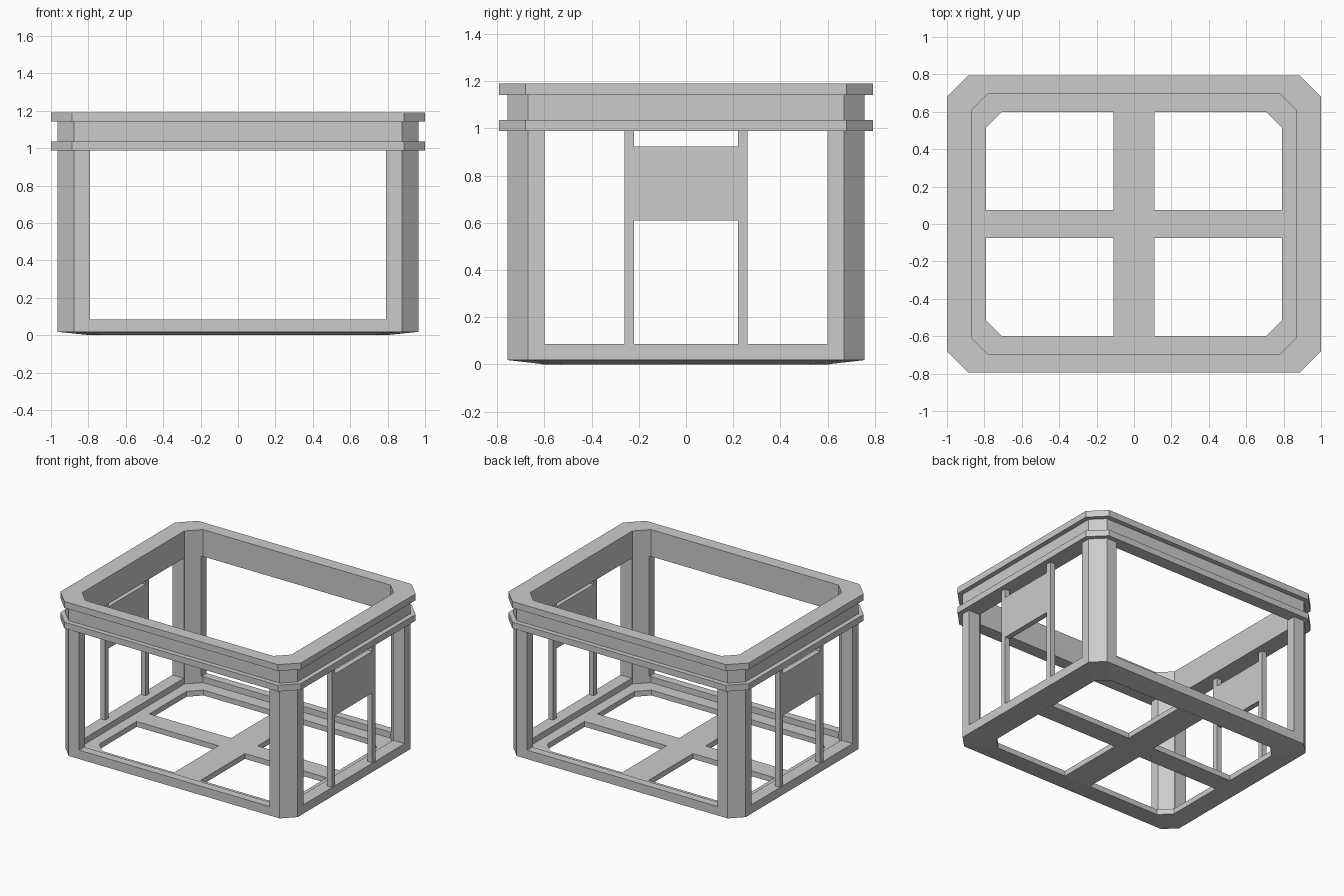
import bpy, bmesh

if "Cube" in bpy.data.objects:
    bpy.data.objects.remove(bpy.data.objects["Cube"])


def finish(name, bm):
    bmesh.ops.recalc_face_normals(bm, faces=bm.faces)
    me = bpy.data.meshes.new(name)
    bm.to_mesh(me)
    bm.free()
    ob = bpy.data.objects.new(name, me)
    bpy.context.collection.objects.link(ob)
    return ob


def octagon(hx, hy, c):
    """Rectangle outline with chamfered corners."""
    return [(hx, hy - c), (hx - c, hy), (c - hx, hy), (-hx, hy - c),
            (-hx, c - hy), (c - hx, -hy), (hx - c, -hy), (hx, c - hy)]


def ring(name, profile):
    """Sweep a closed profile of (outline, z) steps around the crate."""
    bm = bmesh.new()
    loops = [[bm.verts.new((x, y, z)) for x, y in octagon(*o)] for o, z in profile]
    for i, a in enumerate(loops):
        b = loops[(i + 1) % len(loops)]
        for k in range(8):
            n = (k + 1) % 8
            bm.faces.new((a[k], a[n], b[n], b[k]))
    return finish(name, bm)


def prism(name, pts, z0, z1):
    bm = bmesh.new()
    face = bm.faces.new([bm.verts.new((x, y, z0)) for x, y in pts])
    ext = bmesh.ops.extrude_face_region(bm, geom=[face], use_keep_orig=True)
    top = [v for v in ext["geom"] if isinstance(v, bmesh.types.BMVert)]
    bmesh.ops.translate(bm, verts=top, vec=(0, 0, z1 - z0))
    return finish(name, bm)


def box(name, x0, x1, y0, y1, z0, z1):
    return prism(name, [(x0, y0), (x1, y0), (x1, y1), (x0, y1)], z0, z1)


wall = (0.965, 0.757, 0.088)
inside = (0.87, 0.697, 0.09)
flange = (1.0, 0.793, 0.112)
opening = (0.79, 0.60, 0.083)

# Base rail with a lower floor ledge and gently sloped underside
ring("base_frame", [(wall, 0.018), (wall, 0.085), (inside, 0.085),
                    (inside, 0.04), (opening, 0.04), (opening, 0.0)])

# Floor cross
cross = [(0.11, 0.075), (0.11, 0.61), (-0.11, 0.61), (-0.11, 0.075),
         (-0.80, 0.075), (-0.80, -0.075), (-0.11, -0.075), (-0.11, -0.61),
         (0.11, -0.61), (0.11, -0.075), (0.80, -0.075), (0.80, 0.075)]
prism("floor_cross", cross, 0.0, 0.04)

# Upper rim with two flanges
ring("upper_rim", [(inside, 0.988), (flange, 0.988), (flange, 1.035), (wall, 1.035),
                   (wall, 1.142), (flange, 1.142), (flange, 1.19), (inside, 1.19)])

# Chamfered corner posts
post = [(0.79, 0.757), (0.877, 0.757), (0.965, 0.669), (0.965, 0.60),
        (0.87, 0.60), (0.87, 0.607), (0.79, 0.687)]
for sx, nx in ((-1, "left"), (1, "right")):
    for sy, ny in ((-1, "front"), (1, "back")):
        prism(f"{ny}_{nx}_corner_post", [(sx * x, sy * y) for x, y in post], 0.085, 0.988)

    # Side struts and the panel under the hand gap
    xs = sorted((sx * 0.922, sx * 0.962))
    box(f"{nx}_front_strut", *xs, -0.26, -0.22, 0.085, 0.988)
    box(f"{nx}_back_strut", *xs, 0.22, 0.26, 0.085, 0.988)
    box(f"{nx}_side_panel", *xs, -0.22, 0.22, 0.61, 0.922)
